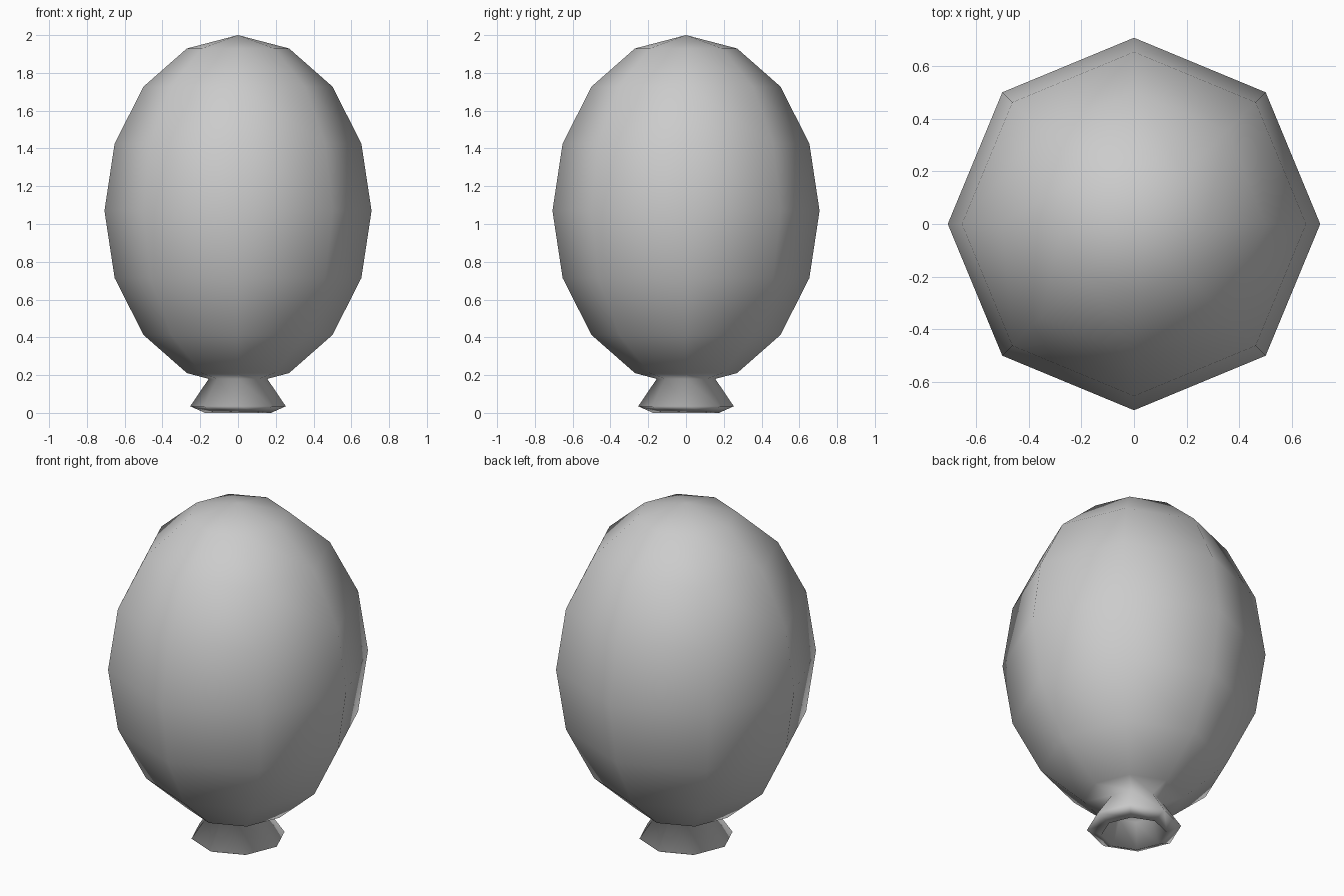
import bpy, bmesh, math

if "Cube" in bpy.data.objects:
    bpy.data.objects.remove(bpy.data.objects["Cube"])

SIDES = 8

# Profile (radius, height): egg-shaped body from the crown down
profile = [(0.707 * math.sin(i * math.pi / 8), 1.07 + 0.93 * math.cos(i * math.pi / 8))
           for i in range(8)]
# Neck, flared rim, rolled lip and hollow mouth
profile += [(0.155, 0.18), (0.253, 0.035), (0.175, 0.0), (0.12, 0.14), (0.0, 0.16)]

bm = bmesh.new()
verts = [bm.verts.new((max(r, 0.0), 0, z)) for r, z in profile]
edges = [bm.edges.new(pair) for pair in zip(verts, verts[1:])]
bmesh.ops.spin(bm, geom=verts + edges, cent=(0, 0, 0), axis=(0, 0, 1),
               angle=2 * math.pi, steps=SIDES, use_duplicate=False)
bmesh.ops.remove_doubles(bm, verts=bm.verts[:], dist=1e-4)
bmesh.ops.recalc_face_normals(bm, faces=bm.faces[:])
for f in bm.faces:
    f.smooth = True

mesh = bpy.data.meshes.new("balloon")
bm.to_mesh(mesh)
bm.free()
balloon = bpy.data.objects.new("balloon", mesh)
bpy.context.collection.objects.link(balloon)
